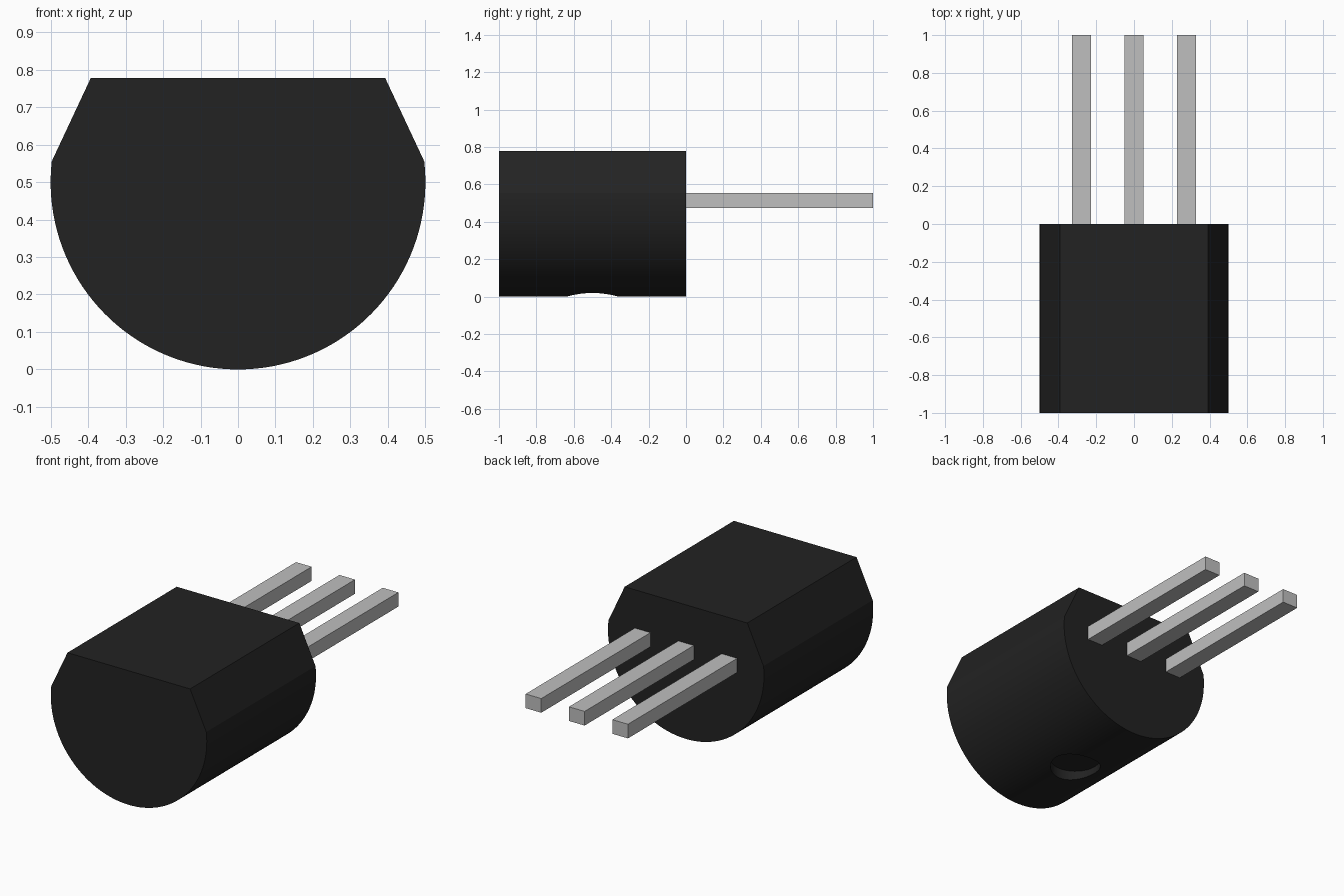
import bpy
import bmesh
from math import asin, cos, pi, radians, sin
from mathutils import Vector

cube = bpy.data.objects.get("Cube")
if cube:
    bpy.data.objects.remove(cube, do_unlink=True)


def make_material(name, value):
    mat = bpy.data.materials.new(name)
    mat.use_nodes = True
    colour = (value, value, value, 1)
    mat.diffuse_color = colour
    mat.node_tree.nodes["Principled BSDF"].inputs["Base Color"].default_value = colour
    return mat


def add_object(name, bm, mat):
    bmesh.ops.recalc_face_normals(bm, faces=bm.faces)
    mesh = bpy.data.meshes.new(name)
    bm.to_mesh(mesh)
    bm.free()
    mesh.materials.append(mat)
    obj = bpy.data.objects.new(name, mesh)
    bpy.context.collection.objects.link(obj)
    return obj


def activate(obj):
    bpy.ops.object.select_all(action="DESELECT")
    obj.select_set(True)
    bpy.context.view_layer.objects.active = obj


black = make_material("black plastic", 0.016)
silver = make_material("silver metal", 0.52)

# Body: round underside, sloping shoulders and a flat top, extruded backwards
radius, shoulder, steps = 0.5, 0.555, 72
rise = asin((shoulder - radius) / radius)
start, sweep = pi - rise, pi + 2 * rise
profile = [(-0.393, 0.777)]
for i in range(steps + 1):
    a = start + sweep * i / steps
    profile.append((radius * cos(a), radius + radius * sin(a)))
profile.append((0.393, 0.777))

bm = bmesh.new()
face = bm.faces.new([bm.verts.new((x, -1, z)) for x, z in profile])
extruded = bmesh.ops.extrude_face_region(bm, geom=[face], use_keep_orig=True)
back = [v for v in extruded["geom"] if isinstance(v, bmesh.types.BMVert)]
bmesh.ops.translate(bm, verts=back, vec=Vector((0, 1, 0)))
body = add_object("body", bm, black)

# Round shallow recess in the underside
bm = bmesh.new()
bmesh.ops.create_cone(bm, cap_ends=True, segments=48, radius1=0.137, radius2=0.137, depth=0.2)
bmesh.ops.translate(bm, verts=bm.verts, vec=Vector((0, -0.5, -0.04)))
cutter = add_object("recess_cutter", bm, black)
cutter.hide_render = True
cut = body.modifiers.new("recess", "BOOLEAN")
cut.operation = "DIFFERENCE"
cut.solver = "EXACT"
cut.object = cutter
activate(body)
bpy.ops.object.modifier_apply(modifier=cut.name)
bpy.data.objects.remove(cutter, do_unlink=True)
activate(body)
bpy.ops.object.shade_smooth_by_angle(angle=radians(20))

# Three straight square leads
for name, x in (("right_lead", -0.278), ("middle_lead", 0), ("left_lead", 0.278)):
    bm = bmesh.new()
    bmesh.ops.create_cube(bm, size=1)
    bmesh.ops.scale(bm, verts=bm.verts, vec=Vector((0.1, 1, 0.082)))
    bmesh.ops.translate(bm, verts=bm.verts, vec=Vector((x, 0.5, 0.514)))
    add_object(name, bm, silver)
